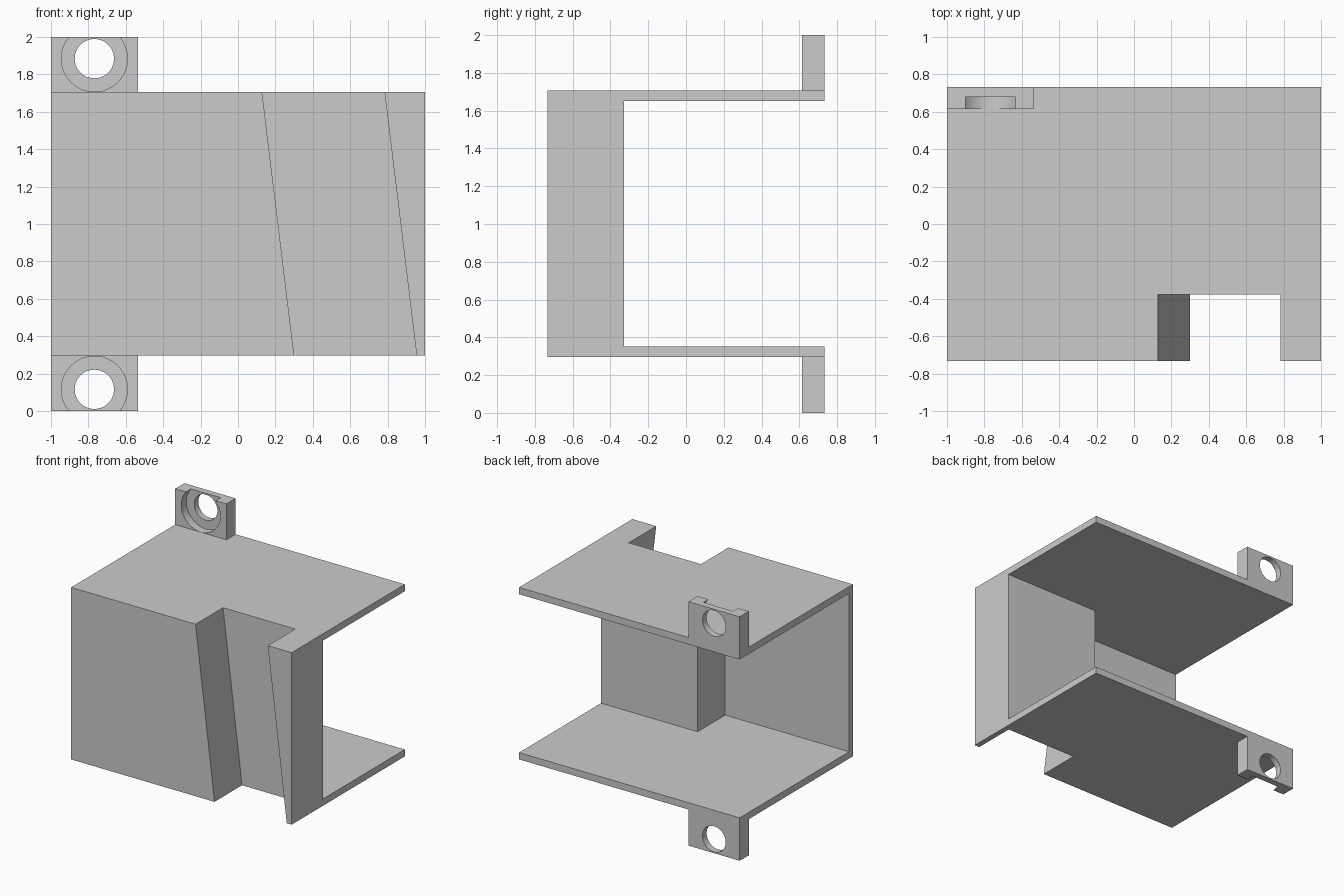
import bpy, bmesh, math
from mathutils import Vector

if "Cube" in bpy.data.objects:
    bpy.data.objects.remove(bpy.data.objects["Cube"])


def prism(name, points, axis, lo, hi):
    """Extrude a 2D profile along z (points are x, y) or y (points are x, z)."""
    def to3(p, t):
        return (p[0], p[1], t) if axis == 'z' else (p[0], t, p[1])
    bm = bmesh.new()
    face = bm.faces.new([bm.verts.new(to3(p, lo)) for p in points])
    ext = bmesh.ops.extrude_face_region(bm, geom=[face])
    moved = [g for g in ext['geom'] if isinstance(g, bmesh.types.BMVert)]
    bmesh.ops.translate(bm, verts=moved,
                        vec=Vector(to3((0, 0), hi - lo)))
    bmesh.ops.recalc_face_normals(bm, faces=bm.faces)
    mesh = bpy.data.meshes.new(name)
    bm.to_mesh(mesh)
    bm.free()
    obj = bpy.data.objects.new(name, mesh)
    bpy.context.collection.objects.link(obj)
    return obj


def rect(a0, a1, b0, b1):
    return [(a0, b0), (a1, b0), (a1, b1), (a0, b1)]


def circle(cx, cz, r, n=64):
    return [(cx + r * math.cos(2 * math.pi * i / n),
             cz + r * math.sin(2 * math.pi * i / n)) for i in range(n)]


def combine(target, tool, operation):
    """Apply a boolean and remove the tool object."""
    mod = target.modifiers.new(operation, 'BOOLEAN')
    mod.operation = operation
    mod.solver = 'EXACT'
    mod.object = tool
    bpy.context.view_layer.objects.active = target
    bpy.ops.object.modifier_apply(modifier=mod.name)
    bpy.data.objects.remove(tool)


Y = 0.733
Z0, Z1 = 0.296, 1.706

# Outer block
body = prism("bracket_body", rect(-1, 1, -Y, Y), 'z', Z0, Z1)

# Stepped inner cavity, open to the left, back and right
cavity = [(-1.2, -0.685), (0.124, -0.685), (0.124, -0.327),
          (1.2, -0.327), (1.2, 1.0), (-1.2, 1.0)]
combine(body, prism("cavity_cutter", cavity, 'z', 0.352, 1.65), 'DIFFERENCE')

# Slanted channel across the front
channel = [(0.312, 0.2), (0.967, 0.2), (0.772, 1.8), (0.117, 1.8)]
combine(body, prism("channel_cutter", channel, 'y', -1.0, -0.377), 'DIFFERENCE')

# Upper and lower screw tabs with counterbored holes
for side in (1, -1):
    def mz(z):
        return 1 + side * (z - 1)
    lo, hi = sorted((mz(1.68), mz(2.0)))
    tab = prism("screw_tab", rect(-1, -0.535, lo, hi), 'y', 0.615, Y)
    cz = mz(1.884)
    combine(tab, prism("bore_cutter", circle(-0.768, cz, 0.177), 'y', 0.5, 0.68),
            'DIFFERENCE')
    combine(tab, prism("hole_cutter", circle(-0.768, cz, 0.105), 'y', 0.5, 0.9),
            'DIFFERENCE')
    combine(body, tab, 'UNION')

# Crisp edges, smooth hole walls
bpy.ops.object.select_all(action='DESELECT')
body.select_set(True)
bpy.context.view_layer.objects.active = body
bpy.ops.object.shade_smooth_by_angle(angle=math.radians(20))
